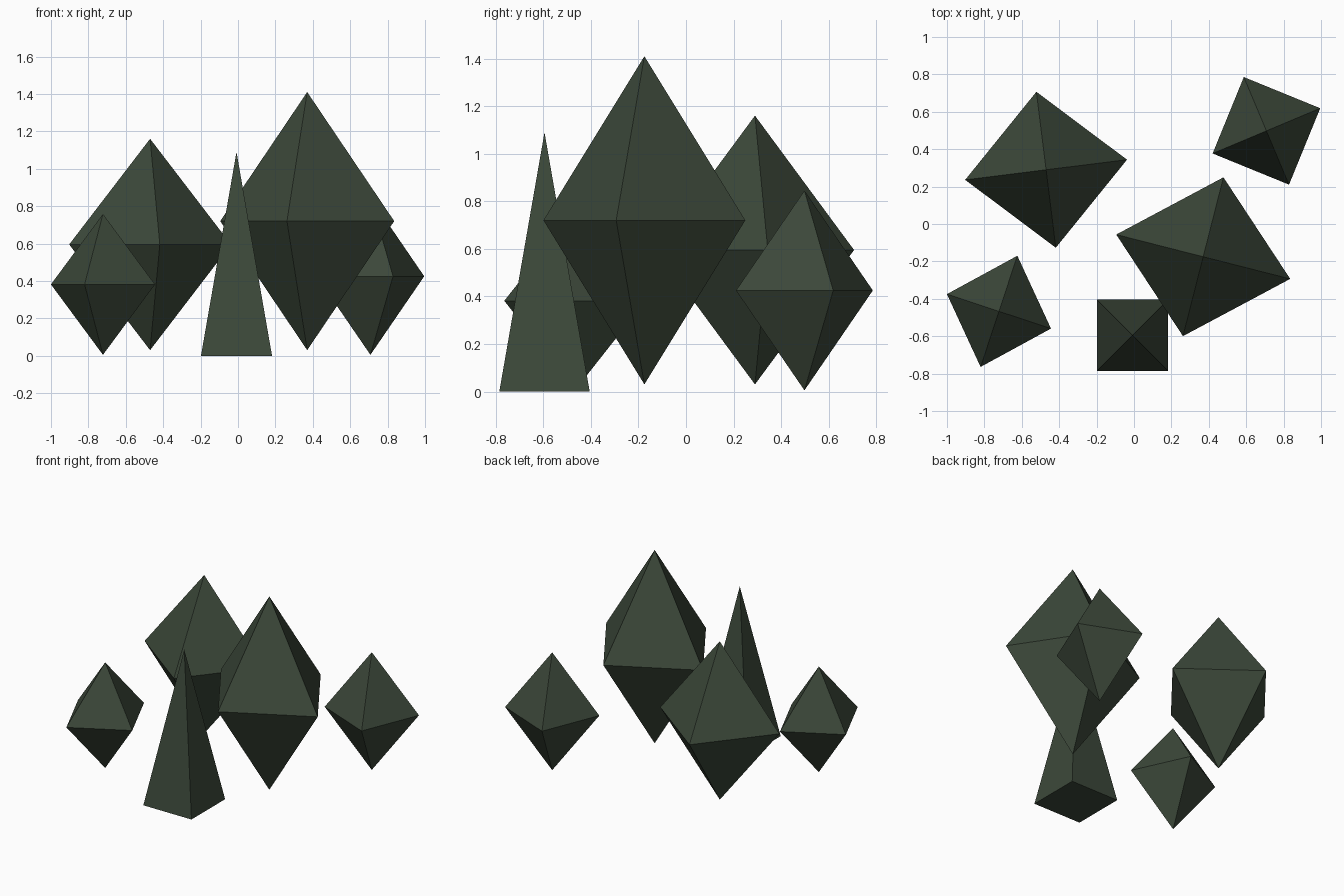
import bpy, bmesh, math

cube = bpy.data.objects.get("Cube")
if cube:
    bpy.data.objects.remove(cube, do_unlink=True)

GREEN = (0.045, 0.065, 0.042, 1.0)
mat = bpy.data.materials.new("dark green")
mat.use_nodes = True
mat.diffuse_color = GREEN
mat.node_tree.nodes["Principled BSDF"].inputs["Base Color"].default_value = GREEN


def four_sided(name, centre, radii, angle, tips, ring_z, close_base=False):
    """Four-cornered ring joined to one or two tips, flat shaded."""
    bm = bmesh.new()
    ring = []
    for i in range(4):
        a = i * math.pi / 2
        ring.append(bm.verts.new((radii[0] * math.cos(a), radii[1] * math.sin(a), ring_z)))
    for tip_z in tips:
        tip = bm.verts.new((0, 0, tip_z))
        for i in range(4):
            bm.faces.new((ring[i], ring[(i + 1) % 4], tip))
    if close_base:
        bm.faces.new(ring)
    bmesh.ops.recalc_face_normals(bm, faces=bm.faces)
    mesh = bpy.data.meshes.new(name)
    bm.to_mesh(mesh)
    bm.free()
    mesh.materials.append(mat)
    ob = bpy.data.objects.new(name, mesh)
    ob.location = (centre[0], centre[1], 0)
    ob.rotation_euler.z = math.radians(angle)
    bpy.context.collection.objects.link(ob)


# Double-pointed crystals: centre, radii, turn, bottom and top heights
crystals = {
    "large_crystal": ((0.37, -0.175), (0.48, 0.438), -14.3, 0.03, 1.41),
    "back_crystal": ((-0.47, 0.29), (0.436, 0.42), 7.1, 0.03, 1.16),
    "small_back_crystal": ((0.708, 0.498), (0.312, 0.312), 22.8, 0.005, 0.845),
    "small_front_crystal": ((-0.722, -0.467), (0.293, 0.313), -18.3, 0.005, 0.758),
}
for name, (centre, radii, angle, low, high) in crystals.items():
    four_sided(name, centre, radii, angle, (low, high), (low + high) / 2)

# Tall square pyramid standing on the ground
side = 0.19 * math.sqrt(2)
four_sided("tall_spike", (-0.008, -0.595), (side, side), 45, (1.09,), 0, True)
